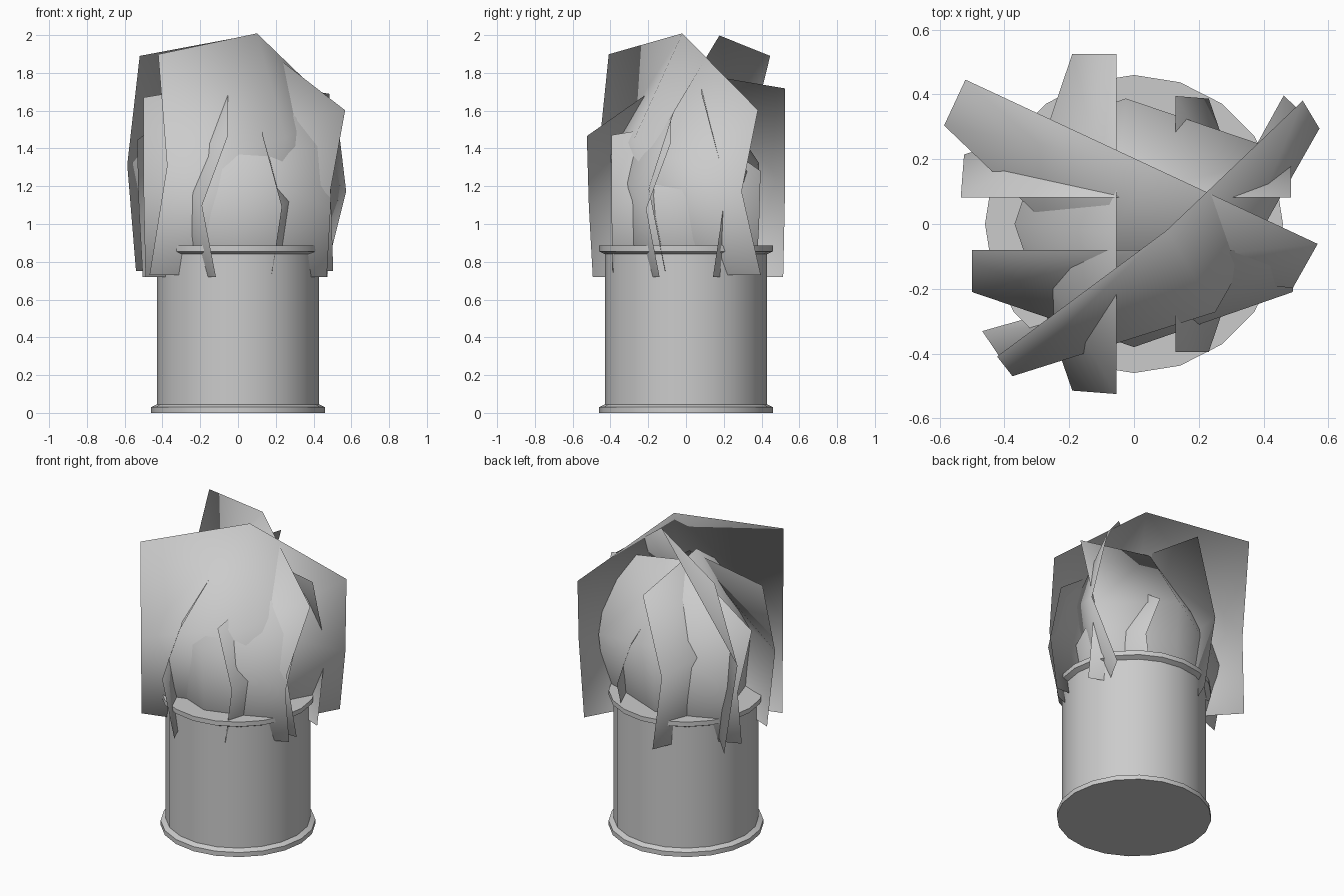
import bpy, bmesh, math
from mathutils import Matrix, Vector

cube = bpy.data.objects.get("Cube")
if cube:
    bpy.data.objects.remove(cube, do_unlink=True)

SHADE = (0.6, 0.6, 0.6, 1)
grey = bpy.data.materials.new("mid_grey")
grey.use_nodes = True
grey.diffuse_color = SHADE
grey.node_tree.nodes["Principled BSDF"].inputs["Base Color"].default_value = SHADE


def add_object(name, bm):
    mesh = bpy.data.meshes.new(name)
    bm.to_mesh(mesh)
    bm.free()
    mesh.materials.append(grey)
    obj = bpy.data.objects.new(name, mesh)
    bpy.context.collection.objects.link(obj)
    return obj


def lathe(name, profile, sides=20):
    """Spin a radius/height profile into a closed solid."""
    bm = bmesh.new()
    rings = []
    for radius, z in profile:
        rings.append([bm.verts.new((radius * math.sin(math.tau * i / sides),
                                    -radius * math.cos(math.tau * i / sides), z))
                      for i in range(sides)])
    for low, high in zip(rings, rings[1:]):
        for i in range(sides):
            j = (i + 1) % sides
            bm.faces.new((low[i], low[j], high[j], high[i]))
    bm.faces.new(rings[0][::-1])
    bm.faces.new(rings[-1])
    obj = add_object(name, bm)
    bpy.ops.object.select_all(action='DESELECT')
    obj.select_set(True)
    bpy.context.view_layer.objects.active = obj
    bpy.ops.object.shade_smooth_by_angle(angle=math.radians(30))


# One bulging leaf card, rows from bottom to top: across, outward, height
LEAF = [
    [(-0.49, 0.14, 0), (0, 0.34, 0), (0.47, 0.14, 0)],
    [(-0.5, 0.21, 0.47), (0, 0.38, 0.59), (0.49, 0.21, 0.36)],
    [(-0.5, 0.08, 0.95), (0.03, 0.08, 1.04), (0.5, 0.08, 0.71)],
]


def leaf_card(name, angle, size, base, shift=0, push=0, lean=0):
    """Place a leaf card facing the front, turned about the upright axis."""
    turn = Matrix.Rotation(math.radians(angle), 3, 'Z')
    bm = bmesh.new()
    grid = []
    for row in LEAF:
        grid.append([bm.verts.new(turn @ Vector((
            across * size + shift,
            -(out * size + push + lean * up * size),
            base + up * size))) for across, out, up in row])
    for low, high in zip(grid, grid[1:]):
        for i in range(2):
            bm.faces.new((low[i], low[i + 1], high[i + 1], high[i]))
    for face in bm.faces:
        face.smooth = True
    mesh = add_object(name, bm).data
    # Round the shading about a point behind the card
    centre = turn @ Vector((0, 0.3, 1.05))
    mesh.normals_split_custom_set_from_vertices(
        [(v.co - centre).normalized() for v in mesh.vertices])


# Can with a flange at the foot and a lip at the mouth
lathe("can", [(0.46, 0), (0.46, 0.03), (0.43, 0.045), (0.43, 0.84),
              (0.46, 0.855), (0.46, 0.885)])

# Four upright cards around the middle
leaf_card("front_leaf", 0, 1, 0.72)
leaf_card("back_leaf", 180, 1.02, 0.72, shift=0.025)
leaf_card("right_leaf", -90, 1.05, 0.72, push=-0.03)
leaf_card("left_leaf", 90, 0.79, 0.72, push=0.065)

# Two large cards crossing diagonally over the top
leaf_card("large_leaf_left", 38, 1.23, 0.73, shift=0.03, push=-0.2, lean=0.14)
leaf_card("large_leaf_right", -25, 1.2, 0.75, shift=-0.06, push=-0.28)
